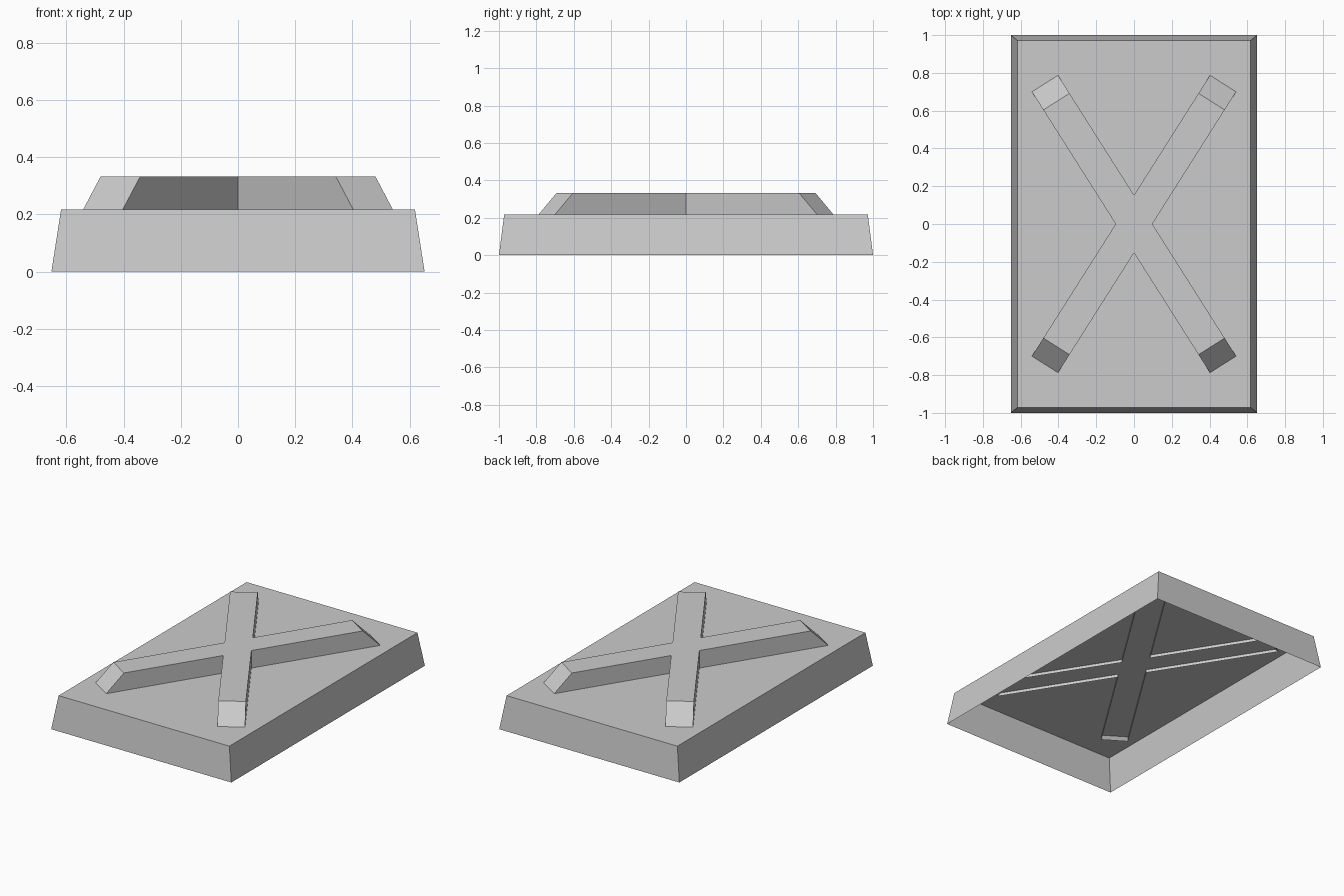
import bpy
import bmesh
from math import atan2, pi
from mathutils import Vector

cube = bpy.data.objects.get("Cube")
if cube:
    bpy.data.objects.remove(cube, do_unlink=True)

grey = bpy.data.materials.new("plain_grey")
grey.use_nodes = True
colour = (0.6, 0.6, 0.6, 1.0)
grey.diffuse_color = colour
grey.node_tree.nodes["Principled BSDF"].inputs["Base Color"].default_value = colour


def open_shell(name, lower, upper, z_low, z_high):
    """Walls between two matching outlines, capped on top and open below."""
    bm = bmesh.new()
    low = [bm.verts.new((x, y, z_low)) for x, y in lower]
    high = [bm.verts.new((x, y, z_high)) for x, y in upper]
    count = len(low)
    for i in range(count):
        j = (i + 1) % count
        bm.faces.new((low[i], low[j], high[j], high[i]))
    bm.faces.new(high)
    mesh = bpy.data.meshes.new(name)
    bm.to_mesh(mesh)
    bm.free()
    mesh.materials.append(grey)
    obj = bpy.data.objects.new(name, mesh)
    bpy.context.collection.objects.link(obj)
    return obj


def rectangle(half_x, half_y):
    return [(-half_x, -half_y), (half_x, -half_y), (half_x, half_y), (-half_x, half_y)]


def cross(reach, notch_x=0.097, notch_y=0.153):
    """Outline of two crossed bars whose square ends lie at the given reach."""
    along = Vector((notch_x, notch_y)).normalized()
    half_width = notch_x * along.y
    notches = [(notch_x, 0), (0, notch_y), (-notch_x, 0), (0, -notch_y)]
    corners = [(1, 1), (-1, 1), (-1, -1), (1, -1)]
    points = []
    for notch, (sx, sy) in zip(notches, corners):
        arm = Vector((along.x * sx, along.y * sy))
        side = Vector((arm.y, -arm.x)) * half_width
        points += [notch, tuple(arm * reach + side), tuple(arm * reach - side)]
    return points


# Tapered tray, hollow underneath
open_shell("tapered_base", rectangle(0.652, 1.0), rectangle(0.618, 0.972), 0.0, 0.218)

# Raised cross with sloped ends, its walls reaching slightly through the base top
open_shell("raised_cross", cross(0.9), cross(0.767), 0.198, 0.333)
